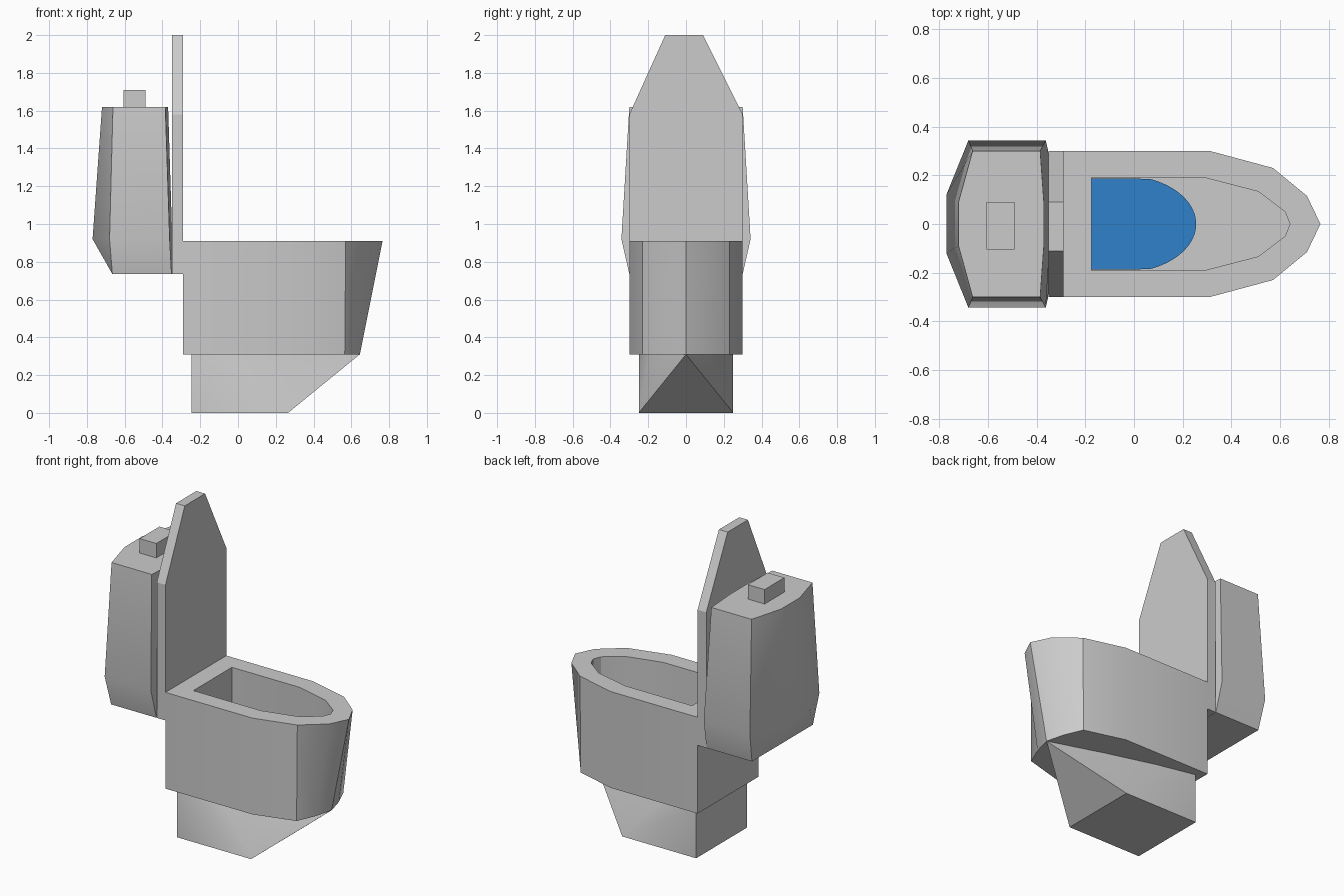
import bpy, bmesh, math

if "Cube" in bpy.data.objects:
    bpy.data.objects.remove(bpy.data.objects["Cube"])


def finish(name, bm, smooth=None):
    bmesh.ops.recalc_face_normals(bm, faces=bm.faces)
    mesh = bpy.data.meshes.new(name)
    bm.to_mesh(mesh)
    bm.free()
    ob = bpy.data.objects.new(name, mesh)
    bpy.context.collection.objects.link(ob)
    if smooth:
        bpy.ops.object.select_all(action='DESELECT')
        ob.select_set(True)
        bpy.context.view_layer.objects.active = ob
        bpy.ops.object.shade_smooth_by_angle(angle=math.radians(smooth))
    return ob


def ring(half, z):
    """Mirror a half outline (x, y >= 0) across y = 0 into a closed ring."""
    other = [(x, -y) for x, y in reversed(half) if y > 0]
    return [(x, y, z) for x, y in half + other]


def loft(name, rings, smooth=None):
    bm = bmesh.new()
    loops = [[bm.verts.new(p) for p in r] for r in rings]
    n = len(loops[0])
    for a, b in zip(loops, loops[1:]):
        for i in range(n):
            j = (i + 1) % n
            bm.faces.new((a[i], a[j], b[j], b[i]))
    bm.faces.new(loops[0])
    bm.faces.new(loops[-1])
    return finish(name, bm, smooth)


# Pedestal: rectangular foot hulled to a pointed top outline
bm = bmesh.new()
for p in (ring([(-0.245, 0.25), (0.265, 0.25)], 0)
          + ring([(-0.245, 0.25), (0.0, 0.195), (0.3, 0.11), (0.645, 0)], 0.31)):
    bm.verts.new(p)
bmesh.ops.convex_hull(bm, input=bm.verts)
bmesh.ops.dissolve_limit(bm, angle_limit=0.01, verts=bm.verts, edges=bm.edges)
finish("pedestal", bm, 30)

# Bowl: outer wall, rim, inner wall and floor in one loft
inner = [(-0.175, 0.19), (0.29, 0.19), (0.51, 0.133), (0.62, 0.05), (0.64, 0)]
loft("bowl", [
    ring([(-0.29, 0.3), (0.31, 0.3), (0.565, 0.23), (0.615, 0.115), (0.645, 0)], 0.31),
    ring([(-0.29, 0.3), (0.31, 0.3), (0.57, 0.23), (0.71, 0.115), (0.765, 0)], 0.91),
    ring(inner, 0.91),
    ring(inner, 0.45)], 30)

# Water: elliptical surface cut off by the bowl walls
bm = bmesh.new()
arc = [(-0.05 + 0.305 * math.cos(math.radians(a)), 0.2 * math.sin(math.radians(a)))
       for a in range(68, -1, -4)]
arc[-1] = (0.255, 0)
bm.faces.new([bm.verts.new(p) for p in ring([(-0.175, 0.187)] + arc, 0.46)])
water = finish("water", bm)
blue = bpy.data.materials.new("water_blue")
blue.diffuse_color = (0.03, 0.22, 0.6, 1)
blue.use_nodes = True
blue.node_tree.nodes["Principled BSDF"].inputs["Base Color"].default_value = blue.diffuse_color
water.data.materials.append(blue)

# Raised lid, running down to the neck between bowl and tank
lid = [(-0.3, 0.735), (0.3, 0.735), (0.3, 1.58), (0.09, 2.0), (-0.11, 2.0), (-0.3, 1.58)]
loft("lid", [[(x, y, z) for y, z in lid] for x in (-0.35, -0.29)])

# Tank: widest just above its base
loft("tank", [
    ring([(-0.665, 0.12), (-0.665, 0.3), (-0.352, 0.3), (-0.35, 0.12)], 0.735),
    ring([(-0.77, 0.12), (-0.68, 0.342), (-0.362, 0.342), (-0.348, 0.12)], 0.92),
    ring([(-0.72, 0.09), (-0.662, 0.3), (-0.385, 0.3), (-0.37, 0.09)], 1.62)], 30)

# Flush button
button = [(-0.605, -0.105), (-0.49, -0.105), (-0.49, 0.09), (-0.605, 0.09)]
loft("flush_button", [[(x, y, z) for x, y in button] for z in (1.62, 1.71)])
